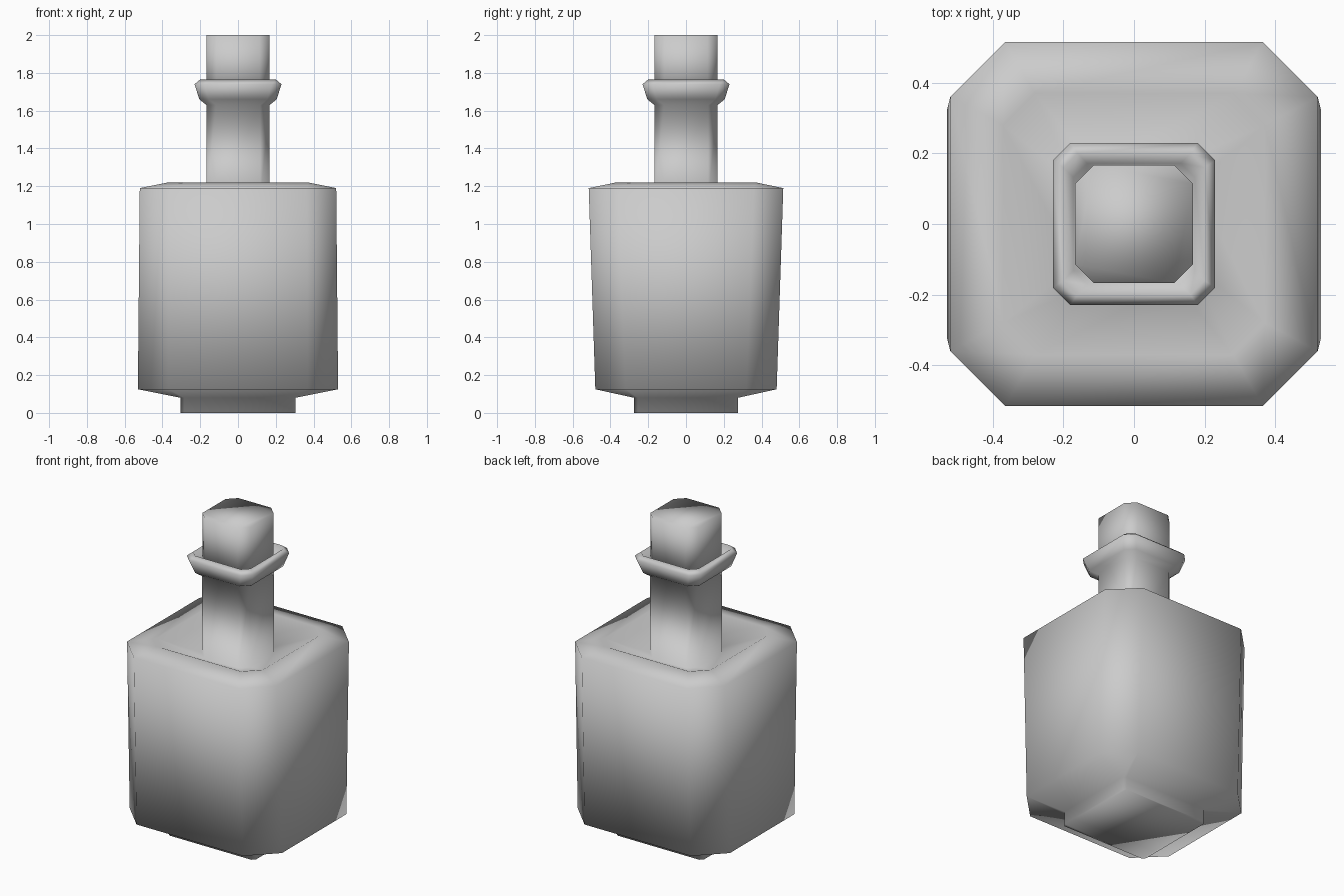
import bpy
import bmesh

cube = bpy.data.objects.get("Cube")
if cube:
    bpy.data.objects.remove(cube, do_unlink=True)

grey = bpy.data.materials.new("plain grey")
grey.use_nodes = True
colour = (0.6, 0.6, 0.6, 1)
grey.diffuse_color = colour
grey.node_tree.nodes["Principled BSDF"].inputs["Base Color"].default_value = colour


def ring(bm, z, hx, hy, cut):
    """Square outline with cut corners, anticlockwise from the right side."""
    ix, iy = hx - cut, hy - cut
    points = [(hx, -iy), (hx, iy), (ix, hy), (-ix, hy),
              (-hx, iy), (-hx, -iy), (-ix, -hy), (ix, -hy)]
    return [bm.verts.new((x, y, z)) for x, y in points]


def loft(name, profile):
    """Skin a stack of rings and close both ends."""
    bm = bmesh.new()
    rings = [ring(bm, *level) for level in profile]
    for low, high in zip(rings, rings[1:]):
        for i in range(len(low)):
            j = (i + 1) % len(low)
            bm.faces.new((low[i], low[j], high[j], high[i]))
    bm.faces.new(rings[0][::-1])
    bm.faces.new(rings[-1])
    mesh = bpy.data.meshes.new(name)
    bm.to_mesh(mesh)
    bm.free()
    mesh.materials.append(grey)
    mesh.shade_smooth()
    obj = bpy.data.objects.new(name, mesh)
    bpy.context.collection.objects.link(obj)
    return obj


# Bottle: foot, body, sunken shoulder, neck and flared lip
loft("bottle", [
    (0.0, 0.305, 0.275, 0.02),
    (0.08, 0.305, 0.275, 0.02),
    (0.125, 0.53, 0.48, 0.16),
    (1.19, 0.52, 0.515, 0.155),
    (1.22, 0.37, 0.37, 0.09),
    (1.12, 0.167, 0.167, 0.05),
    (1.63, 0.167, 0.167, 0.05),
    (1.66, 0.205, 0.205, 0.05),
    (1.74, 0.23, 0.23, 0.05),
    (1.765, 0.2, 0.2, 0.04),
    (1.70, 0.172, 0.172, 0.04),
])

# Stopper with cut corners, seated in the lip
loft("stopper", [
    (1.68, 0.167, 0.167, 0.053),
    (2.0, 0.167, 0.167, 0.053),
])
